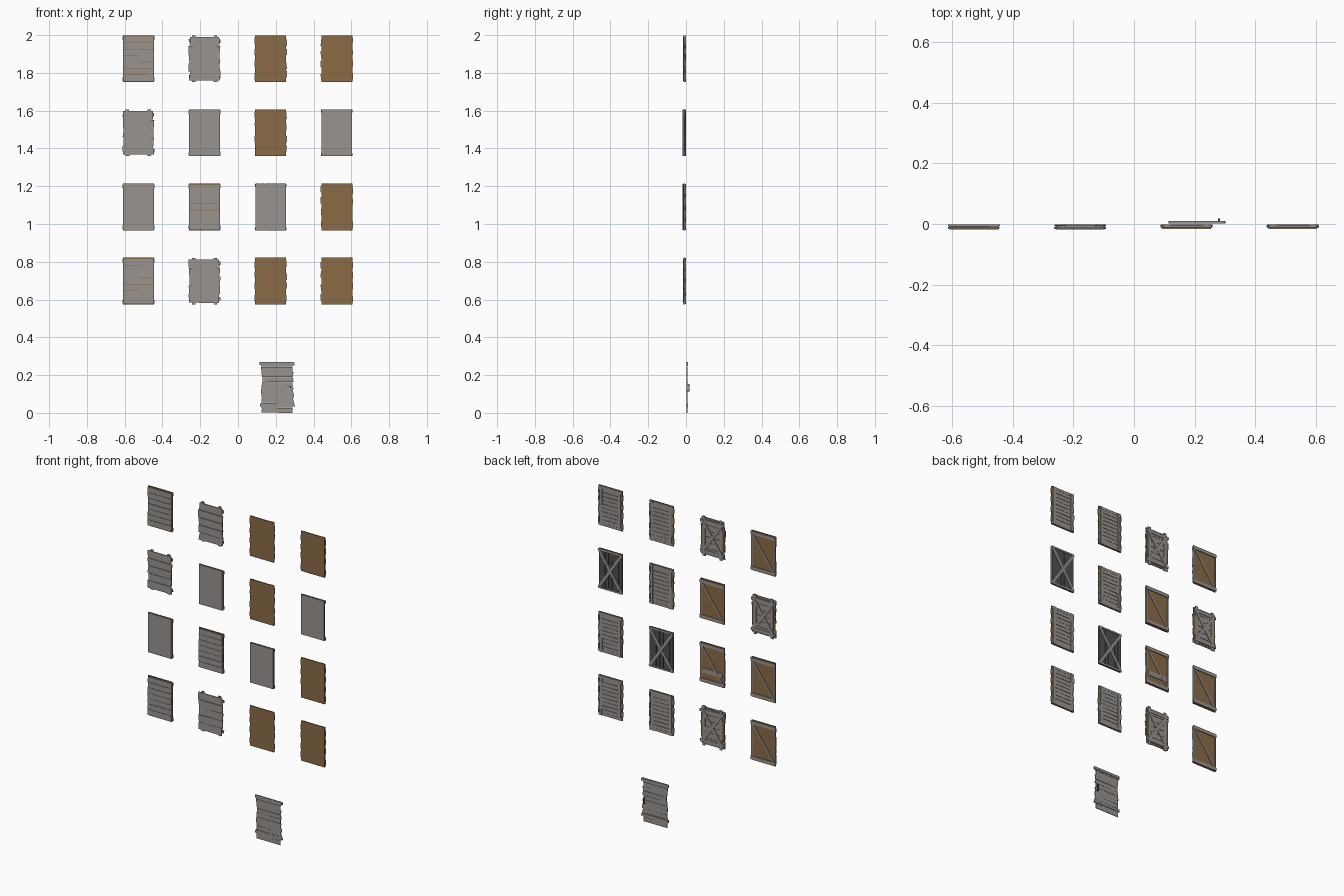
import bpy, bmesh, math, random
from mathutils import Matrix, Vector

if "Cube" in bpy.data.objects:
    bpy.data.objects.remove(bpy.data.objects["Cube"])

random.seed(4)
W, H = 0.166, 0.248          # panel width and height
XS = [-0.527, -0.177, 0.173, 0.523]
ZS = [1.875, 1.483, 1.09, 0.698]


def material(name, rgb):
    m = bpy.data.materials.new(name)
    m.diffuse_color = (*rgb, 1)
    m.use_nodes = True
    m.node_tree.nodes["Principled BSDF"].inputs["Base Color"].default_value = m.diffuse_color
    return m


GREY = material("weathered grey", (0.32, 0.295, 0.275))
BROWN = material("warm brown", (0.26, 0.15, 0.062))
DARK = material("dark grey", (0.085, 0.08, 0.078))


class Part:
    """Collects boards into one object, placed at a panel centre."""

    def __init__(self, name, mat, x, z):
        self.name, self.mat, self.pos = name, mat, Vector((x, 0, z))
        self.bm = bmesh.new()

    def board(self, x, z, w, h, y0, y1, angle=0.0, rough=0.0):
        m = (Matrix.Translation((x, (y0 + y1) / 2, z)) @ Matrix.Rotation(angle, 4, 'Y')
             @ Matrix.Diagonal((w, y1 - y0, h, 1)))
        verts = bmesh.ops.create_cube(self.bm, size=1, matrix=m)["verts"]
        if rough:
            # shift front and back corners together for hand-cut ends
            shift = {}
            for v in verts:
                key = (v.co.x > x, v.co.z > z)
                if key not in shift:
                    shift[key] = (random.uniform(-rough, rough), random.uniform(-rough, rough) * 0.3)
                v.co.x += shift[key][0]
                v.co.z += shift[key][1]
        return self

    def finish(self):
        me = bpy.data.meshes.new(self.name)
        self.bm.to_mesh(me)
        self.bm.free()
        me.materials.append(self.mat)
        ob = bpy.data.objects.new(self.name, me)
        ob.location = self.pos
        bpy.context.collection.objects.link(ob)


def planks(part, n, w, h, y0, y1, rough=0.002, gap=0.0015):
    """Stack of horizontal planks with uneven ends."""
    step = h / n
    for i in range(n):
        part.board(random.uniform(-rough, rough) * 0.5, -h / 2 + step * (i + 0.5),
                   w, step - gap, y0, y1, 0, rough)
    return part


def diagonal(part, w, h, thick, y0, y1, sign):
    part.board(0, 0, thick, math.hypot(w, h) - thick, y0, y1, sign * math.atan2(w, h))
    return part


def brown_front(x, z):
    Part("backing_sheet", BROWN, x, z).board(0, 0, W - 0.002, H, -0.0135, -0.008).finish()
    planks(Part("back_planks", GREY, x, z), 9, 0.128, H - 0.03, -0.008, -0.004).finish()
    ends = Part("side_plank_ends", GREY, x, z)
    for s in (-1, 1):
        for k in range(4):
            ends.board(s * (W / 2 - 0.002), -0.09 + 0.06 * k + random.uniform(-0.008, 0.008),
                       0.008, 0.034, -0.0115, -0.006, 0, 0.001)
    ends.finish()
    frame = Part("frame", GREY, x, z)
    for s in (-1, 1):
        frame.board(s * 0.064, 0, 0.017, H - 0.004, -0.005, -0.001, 0, 0.0015)
        frame.board(0, s * (H / 2 - 0.010), W - 0.004, 0.016, -0.008, -0.003, 0, 0.001)
    frame.finish()


def dark_cross(x, z):
    Part("front_sheet", GREY, x, z).board(0, 0, W - 0.006, H - 0.002, -0.0165, -0.011).finish()
    back = Part("dark_planks", DARK, x, z)
    step = (W - 0.004) / 7
    for i in range(7):
        back.board((i - 3) * step, 0, step - 0.0015, H, -0.011, -0.006, 0, 0.0007)
    back.finish()
    cross = Part("cross_brace", GREY, x, z)
    diagonal(cross, W, H, 0.016, -0.006, -0.0025, 1)
    diagonal(cross, W, H, 0.016, -0.006, -0.0015, -1)
    for s in (-1, 1):
        cross.board(0, s * (H / 2 - 0.006), W, 0.010, -0.006, -0.003)
    cross.finish()


def plank_cross(x, z):
    planks(Part("front_planks", GREY, x, z), 5, W - 0.004, 0.232, -0.0155, -0.010, 0.004, 0.002).finish()
    edge = Part("brown_side_strips", BROWN, x, z)
    for s in (-1, 1):
        edge.board(s * 0.072, -0.005, 0.014, 0.13, -0.010, -0.007)
    edge.finish()
    planks(Part("back_planks", GREY, x, z), 6, 0.128, 0.215, -0.010, -0.006).finish()
    cross = Part("cross_brace", GREY, x, z)
    for s in (-1, 1):
        cross.board(s * 0.058, 0, 0.018, H - 0.002, -0.011, -0.0045, 0, 0.001)
        cross.board(0, s * 0.094, W, 0.018, -0.006, -0.003, 0, 0.002)
    diagonal(cross, 0.15, 0.215, 0.016, -0.006, -0.002, 1)
    diagonal(cross, 0.15, 0.215, 0.016, -0.006, -0.001, -1)
    cross.finish()


def brown_back(x, z, planked, mid_rail=False):
    if planked:
        planks(Part("front_planks", GREY, x, z), 7, W - 0.004, H - 0.012, -0.017, -0.011).finish()
    else:
        Part("front_sheet", GREY, x, z).board(0, 0, W - 0.006, H - 0.004, -0.0175, -0.011).finish()
    Part("backing_sheet", BROWN, x, z).board(0, 0, W - 0.002, H, -0.011, -0.006).finish()
    frame = Part("back_frame", GREY, x, z)
    for s in (-1, 1):
        frame.board(0, s * (H / 2 - 0.015), W + 0.003, 0.020, -0.0065, -0.001, 0, 0.001)
        frame.board(s * (W / 2 - 0.005), 0, 0.008, H - 0.04, -0.0065, -0.003)
    diagonal(frame, 0.145, 0.205, 0.010, -0.006, -0.002, 1)
    if mid_rail:
        frame.board(0, -0.05, W - 0.03, 0.030, -0.006, -0.003, 0, 0.002)
    frame.finish()


# Panel grid: letters choose the panel type, rows from top to bottom
LAYOUT = ["DCAA", "CEAB", "EMBA", "DCAA"]
BUILD = {
    "A": brown_front,
    "B": dark_cross,
    "C": plank_cross,
    "D": lambda x, z: brown_back(x, z, True),
    "E": lambda x, z: brown_back(x, z, False),
    "M": lambda x, z: brown_back(x, z, True, True),
}
for z, row in zip(ZS, LAYOUT):
    for x, kind in zip(XS, row):
        BUILD[kind](x, z)

# Loose plank door below the grid
DX, DZ = 0.208, 0.135
planks(Part("door_planks", GREY, DX, DZ), 10, W + 0.002, 0.27, 0.003, 0.007, 0.004, 0.001).finish()
rails = Part("door_rails", GREY, DX, DZ)
for zz in (0.125, -0.093):
    rails.board(0, zz, 0.184, 0.016, 0.002, 0.0105, 0, 0.002)
rails.finish()
# Door handle: two stubs and a grip
handle = Part("door_handle", DARK, DX + 0.072, DZ)
for zz in (0.012, -0.018):
    handle.board(0, zz, 0.006, 0.006, 0.006, 0.016)
handle.board(0, -0.003, 0.007, 0.040, 0.0145, 0.0185)
handle.finish()
